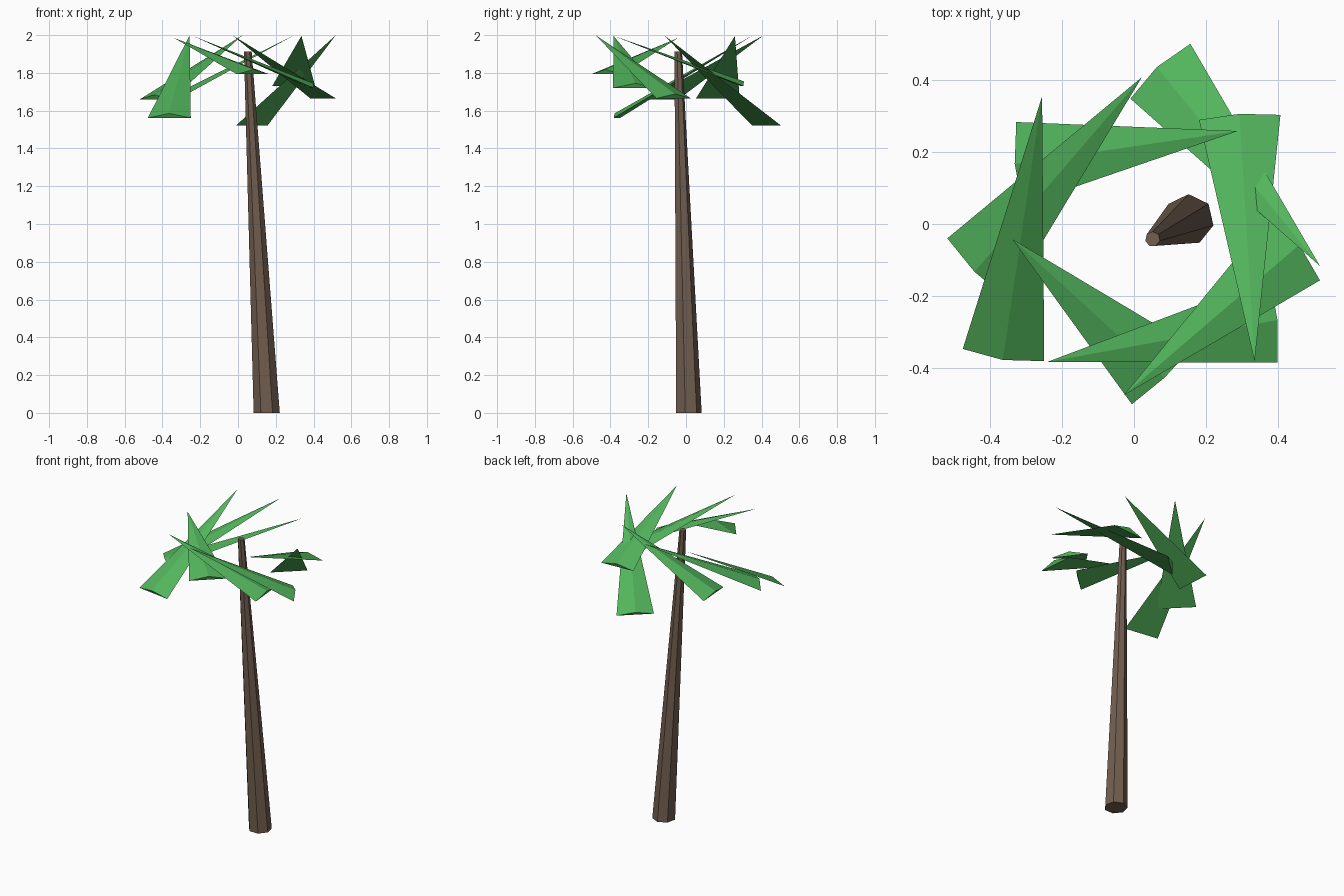
import bpy, bmesh
from math import sin, cos, pi
from mathutils import Vector

if "Cube" in bpy.data.objects:
    bpy.data.objects.remove(bpy.data.objects["Cube"])


def material(name, rgb):
    m = bpy.data.materials.new(name)
    m.diffuse_color = (*rgb, 1)
    m.use_nodes = True
    m.node_tree.nodes["Principled BSDF"].inputs["Base Color"].default_value = m.diffuse_color
    return m


def add_hull(name, points, mat):
    """Closed convex flat-shaded part from its corner points."""
    bm = bmesh.new()
    for p in points:
        bm.verts.new(p)
    bmesh.ops.convex_hull(bm, input=bm.verts)
    bmesh.ops.dissolve_limit(bm, angle_limit=0.01, verts=bm.verts, edges=bm.edges)
    bmesh.ops.recalc_face_normals(bm, faces=bm.faces)
    me = bpy.data.meshes.new(name)
    bm.to_mesh(me)
    bm.free()
    me.materials.append(mat)
    ob = bpy.data.objects.new(name, me)
    bpy.context.collection.objects.link(ob)
    return ob


bark = material("bark", (0.165, 0.112, 0.078))
green = material("leaf_green", (0.085, 0.46, 0.107))


# Leaning, tapered seven-sided trunk
def ring(x, y, z, r, n=7):
    return [(x + r * cos(pi / 2 + 2 * pi * i / n), y + r * sin(pi / 2 + 2 * pi * i / n), z)
            for i in range(n)]


add_hull("trunk", ring(0.152, 0.012, 0, 0.071) + ring(0.052, -0.042, 1.912, 0.021), bark)

# Fronds: tip, two corners of the level wide end, height of the wide end
FRONDS = [
    ((-0.256, 0.356, 2.0), (-0.477, -0.348), (-0.25, -0.382), 1.562),
    ((0.022, 0.409, 1.998), (-0.52, -0.04), (-0.352, -0.21), 1.66),
    ((0.289, 0.259, 1.995), (-0.328, 0.284), (-0.311, 0.053), 1.665),
    ((0.518, -0.117, 2.0), (-0.01, 0.349), (0.157, 0.502), 1.522),
    ((0.336, -0.383, 1.996), (0.181, 0.290), (0.408, 0.304), 1.73),
    ((-0.028, -0.477, 1.998), (0.518, -0.157), (0.383, 0.026), 1.665),
    ((-0.241, -0.384, 1.996), (0.40, -0.386), (0.378, -0.151), 1.72),
    ((-0.339, -0.042, 1.985), (-0.006, -0.502), (0.164, -0.342), 1.793),
]
for i, (tip, a, b, z) in enumerate(FRONDS, 1):
    tip, a, b = Vector(tip), Vector((*a, z)), Vector((*b, z))
    n = (a - tip).cross(b - tip).normalized()
    if n.z < 0:
        n = -n
    ridge = (a + b) / 2 + n * 0.027    # raised midrib at the wide end
    add_hull(f"frond_{i}", [tip, a, b, ridge], green)
